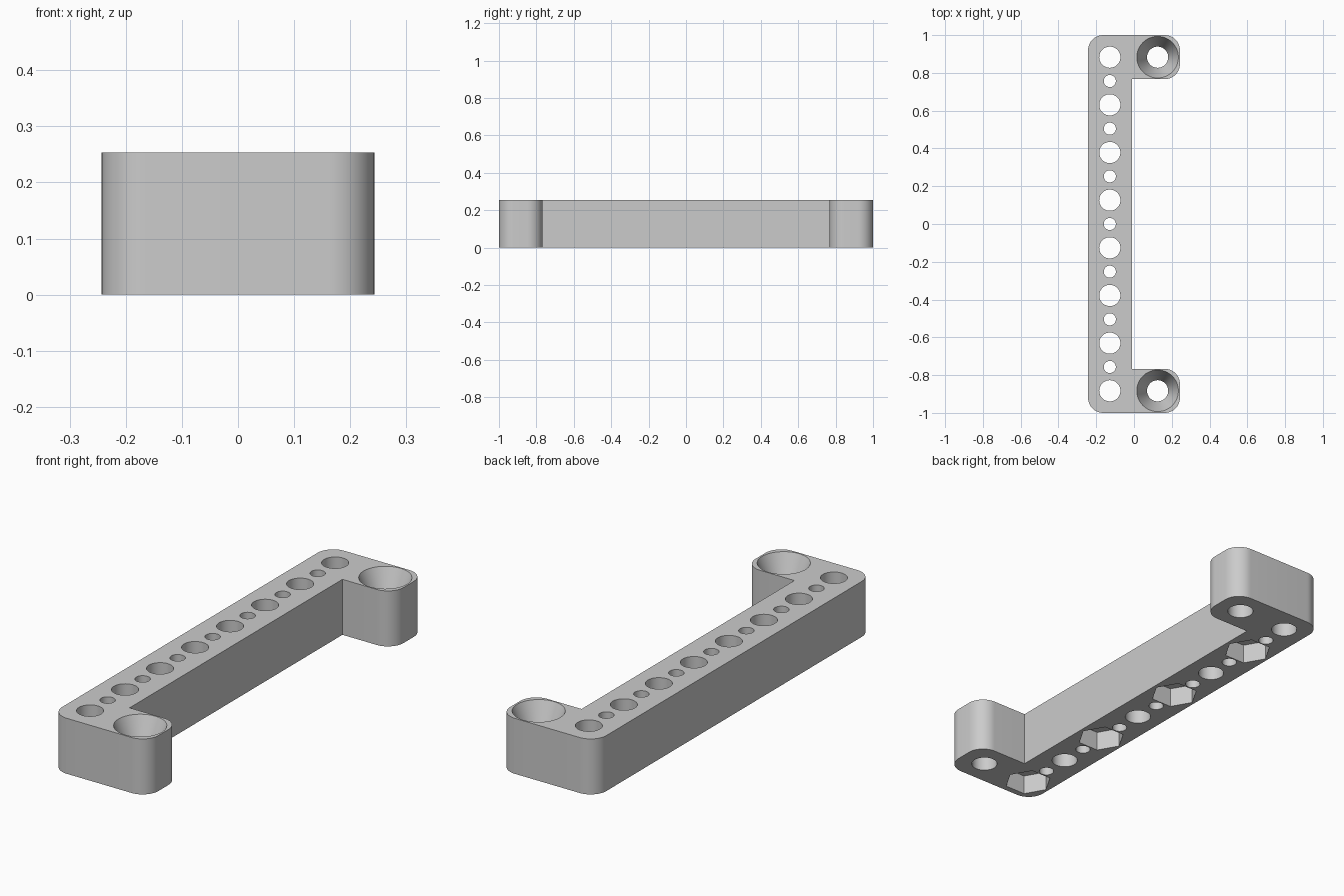
import bpy
import bmesh
from math import cos, sin, pi, radians

default = bpy.data.objects.get("Cube")
if default:
    bpy.data.objects.remove(default, do_unlink=True)

HEIGHT = 0.253
X_MIN, X_MAX, X_INNER = -0.243, 0.243, -0.01
Y_END, Y_INNER = 1.0, 0.767
CORNER = 0.08
HOLE_X, SCREW_X = -0.128, 0.125
HOLE_R, SMALL_R, SINK_R, NUT_R = 0.056, 0.032, 0.11, 0.103
Y_HOLE = 0.883
PITCH = 2 * Y_HOLE / 7
LOW, HIGH = -0.05, HEIGHT + 0.05

grey = bpy.data.materials.new("plain_grey")
grey.use_nodes = True
colour = (0.6, 0.6, 0.6, 1)
grey.diffuse_color = colour
grey.node_tree.nodes["Principled BSDF"].inputs["Base Color"].default_value = colour


def make_object(name, bm):
    bmesh.ops.recalc_face_normals(bm, faces=bm.faces)
    mesh = bpy.data.meshes.new(name)
    bm.to_mesh(mesh)
    bm.free()
    mesh.materials.append(grey)
    obj = bpy.data.objects.new(name, mesh)
    bpy.context.collection.objects.link(obj)
    return obj


def arc(cx, cy, start, steps=14):
    """Quarter turn of a rounded corner, counter-clockwise."""
    angles = [radians(start + 90 * i / steps) for i in range(steps + 1)]
    return [(cx + CORNER * cos(a), cy + CORNER * sin(a)) for a in angles]


def lathe(bm, x, y, profile, sides=64):
    """Closed solid turned about a vertical axis from (radius, z) pairs."""
    rings = []
    for r, z in profile:
        rings.append([bm.verts.new((x + r * cos(2 * pi * i / sides),
                                    y + r * sin(2 * pi * i / sides), z))
                      for i in range(sides)])
    for a, b in zip(rings, rings[1:]):
        for i in range(sides):
            j = (i + 1) % sides
            bm.faces.new((a[i], a[j], b[j], b[i]))
    bm.faces.new(rings[0][::-1])
    bm.faces.new(rings[-1])


# Bracket body: a long bar with a short rounded foot at each end
left, right = X_MIN + CORNER, X_MAX - CORNER
outer, inner = Y_END - CORNER, Y_INNER + CORNER
outline = (arc(left, -outer, 180) + arc(right, -outer, 270)
           + arc(right, -inner, 0)
           + [(X_INNER, -Y_INNER), (X_INNER, Y_INNER)]
           + arc(right, inner, 270) + arc(right, outer, 0)
           + arc(left, outer, 90))
bm = bmesh.new()
base = bm.faces.new([bm.verts.new((x, y, 0)) for x, y in outline])
top = bmesh.ops.extrude_face_region(bm, geom=[base])["geom"]
bmesh.ops.translate(bm, vec=(0, 0, HEIGHT),
                    verts=[v for v in top if isinstance(v, bmesh.types.BMVert)])
bracket = make_object("bracket", bm)

# Through holes along the bar, alternating large and small
bm = bmesh.new()
for i in range(15):
    radius = SMALL_R if i % 2 else HOLE_R
    lathe(bm, HOLE_X, -Y_HOLE + i * PITCH / 2, [(radius, LOW), (radius, HIGH)])

# Countersunk screw holes in the feet
for side in (-1, 1):
    lathe(bm, SCREW_X, side * Y_HOLE,
          [(HOLE_R, LOW), (HOLE_R, HEIGHT / 2), (SINK_R, HEIGHT), (SINK_R, HIGH)])
hole_cutter = make_object("hole_cutter", bm)

# Hexagonal nut pockets under every second large hole
bm = bmesh.new()
for i in range(4):
    lathe(bm, HOLE_X, -Y_HOLE + 2 * i * PITCH, [(NUT_R, LOW), (NUT_R, 0.09)], 6)
pocket_cutter = make_object("nut_pocket_cutter", bm)

# Cut the body
bpy.ops.object.select_all(action="DESELECT")
bpy.context.view_layer.objects.active = bracket
bracket.select_set(True)
for cutter in (hole_cutter, pocket_cutter):
    cutter.hide_render = True
    mod = bracket.modifiers.new("cut", "BOOLEAN")
    mod.operation = "DIFFERENCE"
    mod.solver = "EXACT"
    mod.object = cutter
    bpy.ops.object.modifier_apply(modifier=mod.name)
    bpy.data.objects.remove(cutter, do_unlink=True)

bpy.ops.object.shade_smooth_by_angle(angle=radians(18))
